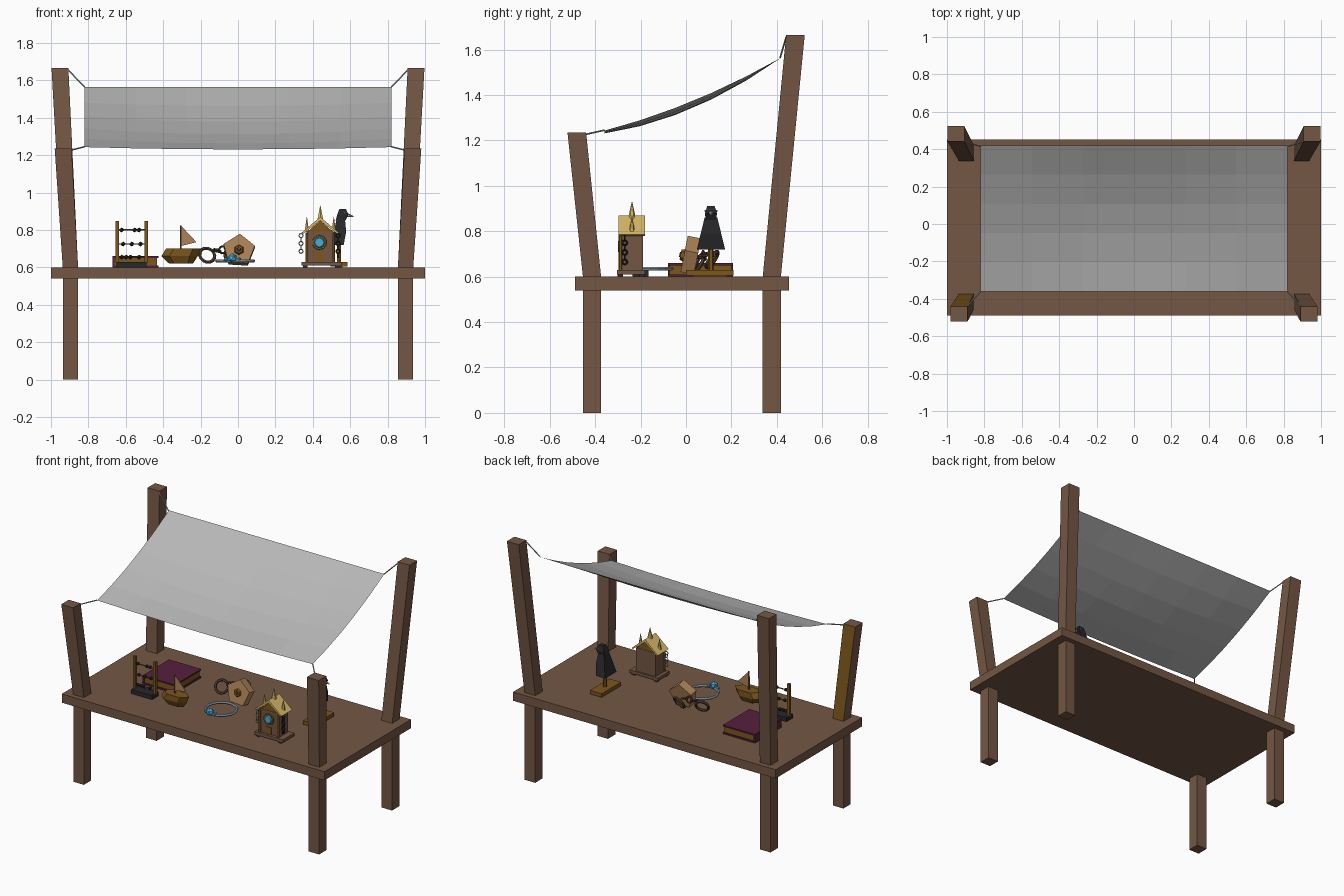
import bpy, bmesh, math
from mathutils import Vector, Matrix

if "Cube" in bpy.data.objects:
    bpy.data.objects.remove(bpy.data.objects["Cube"])


def mat(name, r, g, b):
    m = bpy.data.materials.new(name)
    lin = [(c / 255 / 12.92) if c < 10 else ((c / 255 + 0.055) / 1.055) ** 2.4 for c in (r, g, b)]
    m.diffuse_color = (*lin, 1)
    m.use_nodes = True
    m.node_tree.nodes["Principled BSDF"].inputs["Base Color"].default_value = m.diffuse_color
    return m


WOOD = mat("brown wood", 116, 87, 68)
CLOTH = mat("grey cloth", 184, 184, 184)
BLACK = mat("black", 40, 40, 44)
GOLD = mat("dark gold wood", 124, 86, 28)
PURPLE = mat("purple leather", 84, 32, 62)
TAN = mat("tan wood", 172, 130, 86)
ROOF = mat("pale gold", 216, 184, 104)
SILVER = mat("silver", 150, 168, 180)
BLUE = mat("blue gem", 70, 175, 220)
IRON = mat("dark iron", 84, 66, 52)


def finish(name, bm, m):
    bmesh.ops.recalc_face_normals(bm, faces=bm.faces)
    me = bpy.data.meshes.new(name)
    bm.to_mesh(me)
    bm.free()
    ob = bpy.data.objects.new(name, me)
    bpy.context.collection.objects.link(ob)
    me.materials.append(m)
    return ob


def loft(name, rings, m):
    """Closed solid skinned through rings of equal point count."""
    bm = bmesh.new()
    vs = [[bm.verts.new(p) for p in r] for r in rings]
    n = len(vs[0])
    for a, b in zip(vs, vs[1:]):
        for i in range(n):
            bm.faces.new((a[i], a[(i + 1) % n], b[(i + 1) % n], b[i]))
    bm.faces.new(vs[0])
    bm.faces.new(vs[-1])
    return finish(name, bm, m)


def rect(x, y, z, hx, hy):
    return [(x - hx, y - hy, z), (x + hx, y - hy, z), (x + hx, y + hy, z), (x - hx, y + hy, z)]


def box(name, x0, x1, y0, y1, z0, z1, m):
    c = ((x0 + x1) / 2, (y0 + y1) / 2)
    h = ((x1 - x0) / 2, (y1 - y0) / 2)
    return loft(name, [rect(*c, z0, *h), rect(*c, z1, *h)], m)


def prism(name, pts, y0, y1, m):
    return loft(name, [[(x, y, z) for x, z in pts] for y in (y0, y1)], m)


def rod(name, p, q, r1, r2, n, m):
    p, q = Vector(p), Vector(q)
    bm = bmesh.new()
    rot = (q - p).to_track_quat('Z', 'Y').to_matrix().to_4x4()
    bmesh.ops.create_cone(bm, cap_ends=True, segments=n, radius1=r1, radius2=r2,
                          depth=(q - p).length, matrix=Matrix.Translation((p + q) / 2) @ rot)
    return finish(name, bm, m)


def ball(name, c, r, m):
    bm = bmesh.new()
    bmesh.ops.create_icosphere(bm, subdivisions=1, radius=r, matrix=Matrix.Translation(c))
    return finish(name, bm, m)


def ring(name, c, R, r, rot, m, n=14):
    bpy.ops.mesh.primitive_torus_add(location=c, rotation=rot, major_radius=R, minor_radius=r,
                                     major_segments=n, minor_segments=6)
    ob = bpy.context.object
    ob.name = name
    ob.data.materials.append(m)
    return ob


# Table top, legs, leaning posts and canopy ropes
box("table_top", -1, 1, -0.488, 0.453, 0.54, 0.6, WOOD)
for s, side in ((-1, "left"), (1, "right")):
    for end, yb, xt, yt, zt, cloth in (("front", -0.414, 0.935, -0.481, 1.235, (0.82, -0.36, 1.245)),
                                       ("back", 0.378, 0.952, 0.482, 1.665, (0.82, 0.415, 1.565))):
        x = s * 0.896
        box(f"{end}_{side}_leg", x - 0.04, x + 0.04, yb - 0.04, yb + 0.04, 0, 0.54, WOOD)
        post = loft(f"{end}_{side}_post", [rect(x, yb, 0.6, 0.041, 0.04),
                                           rect(s * xt, yt, zt, 0.045, 0.041)], WOOD)
        if side == "left" and end == "front":   # inner face of this post is golden
            post.data.materials.append(GOLD)
            for f in post.data.polygons:
                f.material_index = int(f.normal.y > 0.8)
        tie = (s * (xt - 0.042), yt + (0.04 if yt < 0 else -0.04), zt - 0.008)
        rod(f"{end}_{side}_rope", (s * cloth[0], *cloth[1:]), tie, 0.004, 0.004, 5, CLOTH)

# Sagging cloth canopy
bm = bmesh.new()
NX, NY = 6, 5
grid = []
for j in range(NY + 1):
    t = j / NY
    for i in range(NX + 1):
        u = i / NX * 2 - 1
        z = 1.243 + 0.322 * t - 4 * t * (1 - t) * (0.03 + 0.025 * (1 - u * u)) - 0.012 * (1 - u * u) * (1 - t)
        grid.append(bm.verts.new((0.82 * u, -0.36 + 0.78 * t, z)))
for j in range(NY):
    for i in range(NX):
        a = j * (NX + 1) + i
        bm.faces.new((grid[a], grid[a + 1], grid[a + NX + 2], grid[a + NX + 1]))
finish("cloth_canopy", bm, CLOTH)

# Abacus
box("abacus_base", -0.65, -0.49, -0.235, -0.165, 0.6, 0.628, BLACK)
for x in (-0.645, -0.49):
    box("abacus_post", x - 0.009, x + 0.009, -0.21, -0.19, 0.625, 0.848, GOLD)
for z, beads in ((0.655, (0.15, 0.3, 0.45, 0.75)), (0.725, (0.2, 0.5, 0.8)), (0.80, (0.15, 0.6, 0.75))):
    rod("abacus_rod", (-0.645, -0.2, z), (-0.49, -0.2, z), 0.004, 0.004, 5, GOLD)
    for b in beads:
        ball("abacus_bead", (-0.645 + 0.155 * b, -0.2, z), 0.013, BLACK)

# Book with two covers, spine and pages
box("book_back_cover", -0.665, -0.425, -0.08, 0.207, 0.6, 0.61, PURPLE)
box("book_front_cover", -0.665, -0.425, -0.08, 0.207, 0.65, 0.66, PURPLE)
box("book_spine", -0.67, -0.66, -0.08, 0.207, 0.6, 0.66, PURPLE)
box("book_pages", -0.66, -0.432, -0.073, 0.2, 0.61, 0.65, GOLD)

# Toy boat
def hull_ring(z, x0, x1, w):
    xm, y, e = (x0 + x1) / 2, -0.247, (x1 - x0) * 0.28
    return [(x0, y, z), (xm - e, y - w, z), (xm + e, y - w, z), (x1, y, z), (xm + e, y + w, z), (xm - e, y + w, z)]
loft("boat_hull", [hull_ring(0.622, -0.37, -0.24, 0.022), hull_ring(0.66, -0.41, -0.215, 0.04),
                   hull_ring(0.70, -0.385, -0.2, 0.04)], GOLD)
rod("boat_mast", (-0.306, -0.247, 0.69), (-0.306, -0.247, 0.825), 0.006, 0.005, 6, WOOD)
prism("boat_sail", [(-0.302, 0.715), (-0.222, 0.735), (-0.302, 0.82)], -0.25, -0.244, TAN)

# Iron shackles joined by links
ring("shackle_left", (-0.165, 0.06, 0.665), 0.042, 0.009, (1.1, 0, 0.3), IRON)
for k in range(3):
    ring("shackle_link", (-0.112 + 0.03 * k, 0.07 + 0.01 * k, 0.69 + 0.004 * k), 0.02, 0.006,
         (1.57 * (k % 2) + 0.3, 0.2, 0.2), IRON, 8)
ring("shackle_right", (-0.03, 0.115, 0.675), 0.042, 0.009, (1.0, 0, -0.3), IRON)

# Five-sided wooden block with a round knob
pent = [(0.088 * math.sin(a * math.tau / 5 + 0.06), 0.088 * math.cos(a * math.tau / 5 + 0.06)) for a in range(5)]
lean = Matrix.Translation((0.005, 0.02, 0.688)) @ Matrix.Rotation(-0.2, 4, 'X')
prism("five_sided_block", pent, -0.03, 0.03, TAN).matrix_world = lean
rod("block_knob", (0, -0.03, 0), (0, -0.045, 0), 0.028, 0.022, 6, GOLD).matrix_world = lean
rod("block_knob_centre", (0, -0.044, 0), (0, -0.05, 0), 0.012, 0.01, 6, IRON).matrix_world = lean

# Silver circlet with blue gem
ring("circlet", (-0.015, -0.16, 0.635), 0.098, 0.009, (0, 0, 0), SILVER, 18)
ball("circlet_gem", (-0.03, -0.262, 0.65), 0.027, BLUE)
for x in (-0.065, 0.005):
    ball("circlet_small_gem", (x, -0.252, 0.642), 0.013, BLUE)

# Small clock house
box("house_base", 0.34, 0.555, -0.305, -0.18, 0.61, 0.63, WOOD)
for x in (0.36, 0.53):
    for y in (-0.29, -0.195):
        box("house_foot", x - 0.012, x + 0.012, y - 0.012, y + 0.012, 0.6, 0.612, BLACK)
box("house_body", 0.365, 0.515, -0.285, -0.19, 0.63, 0.79, WOOD)
prism("house_gable", [(0.365, 0.785), (0.515, 0.785), (0.44, 0.85)], -0.283, -0.192, GOLD)
prism("house_roof", [(0.34, 0.785), (0.35, 0.78), (0.44, 0.85), (0.53, 0.78), (0.54, 0.785), (0.44, 0.87)],
      -0.298, -0.18, ROOF)
rod("house_spire", (0.44, -0.238, 0.85), (0.44, -0.238, 0.93), 0.019, 0.001, 6, ROOF)
for x in (0.368, 0.512):
    rod("house_small_spire", (x, -0.238, 0.79), (x, -0.238, 0.87), 0.014, 0.001, 6, ROOF)
    rod("house_pillar", (x, -0.289, 0.63), (x, -0.289, 0.785), 0.009, 0.009, 6, GOLD)
rod("house_dial_frame", (0.435, -0.284, 0.733), (0.435, -0.292, 0.733), 0.04, 0.038, 10, GOLD)
rod("house_dial", (0.435, -0.29, 0.733), (0.435, -0.299, 0.733), 0.03, 0.024, 8, BLUE)
box("house_door", 0.415, 0.455, -0.289, -0.284, 0.63, 0.68, GOLD)
for k in range(5):
    ring("house_left_chain", (0.337, -0.27, 0.77 - 0.021 * k), 0.011, 0.003, (1.57, 0, 1.57 * (k % 2)), SILVER, 8)
for k in range(6):
    ring("house_right_chain", (0.535, -0.27, 0.77 - 0.021 * k), 0.011, 0.004, (1.57, 0, 1.57 * (k % 2)), BLACK, 8)

# Black bird perched on a stand
box("perch_base", 0.495, 0.585, 0.0, 0.21, 0.605, 0.63, GOLD)
box("perch_foot", 0.52, 0.56, 0.03, 0.18, 0.6, 0.606, GOLD)
rod("perch_post", (0.54, 0.11, 0.625), (0.54, 0.11, 0.74), 0.012, 0.012, 6, GOLD)
loft("bird_body", [rect(0.53, 0.11, 0.72, 0.035, 0.062), rect(0.545, 0.11, 0.79, 0.033, 0.045),
                   rect(0.55, 0.11, 0.86, 0.022, 0.028)], BLACK)
loft("bird_head", [rect(0.548, 0.11, 0.85, 0.026, 0.024), rect(0.56, 0.11, 0.88, 0.03, 0.026),
                   rect(0.56, 0.11, 0.912, 0.018, 0.016)], BLACK)
rod("bird_beak", (0.58, 0.11, 0.88), (0.618, 0.11, 0.872), 0.012, 0.003, 6, SILVER)
for y in (0.086, 0.134):
    ball("bird_eye", (0.57, y, 0.89), 0.005, SILVER)
